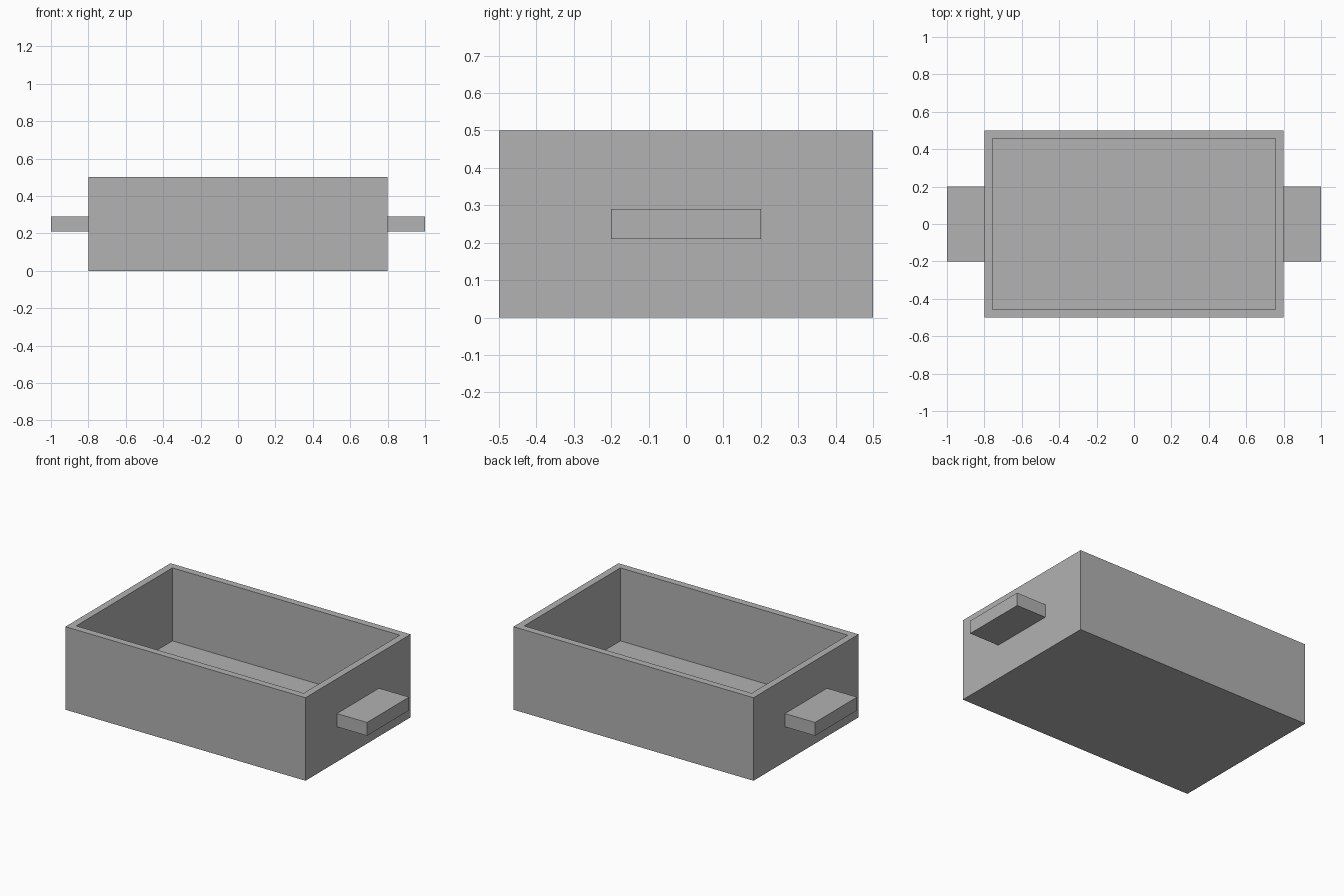
import bpy
import bmesh
from mathutils import Matrix, Vector

# Remove the default cube
cube = bpy.data.objects.get("Cube")
if cube:
    bpy.data.objects.remove(cube, do_unlink=True)

# Single plain grey
GREY = (0.445, 0.445, 0.445, 1)
grey = bpy.data.materials.new("plain_grey")
grey.use_nodes = True
grey.diffuse_color = GREY
grey.node_tree.nodes["Principled BSDF"].inputs["Base Color"].default_value = GREY

LENGTH, DEPTH, HEIGHT, WALL = 1.6, 1.0, 0.5, 0.06


def new_box(bm, size, center):
    """Add a box of a given size at a given centre."""
    matrix = Matrix.Translation(center) @ Matrix.Diagonal((*size, 1))
    bmesh.ops.create_cube(bm, size=1, matrix=matrix)


def finish(bm, name):
    """Turn the bmesh into a named, coloured object."""
    mesh = bpy.data.meshes.new(name)
    bm.to_mesh(mesh)
    bm.free()
    mesh.materials.append(grey)
    obj = bpy.data.objects.new(name, mesh)
    bpy.context.collection.objects.link(obj)
    return obj


# Open tray: inset the top face for the rim, then push it down to the floor
bm = bmesh.new()
new_box(bm, (LENGTH, DEPTH, HEIGHT), (0, 0, HEIGHT / 2))
bm.normal_update()
top = max(bm.faces, key=lambda f: f.calc_center_median().z)
bmesh.ops.inset_region(bm, faces=[top], thickness=WALL)
floor = bmesh.ops.extrude_discrete_faces(bm, faces=[top])["faces"][0]
bmesh.ops.translate(bm, verts=floor.verts, vec=Vector((0, 0, WALL - HEIGHT)))
bmesh.ops.recalc_face_normals(bm, faces=bm.faces)
finish(bm, "tray")

# Flat handle on each end
for side, name in ((1, "left_handle"), (-1, "right_handle")):
    bm = bmesh.new()
    new_box(bm, (0.2, 0.4, 0.08), (side * 0.9, 0, HEIGHT / 2))
    finish(bm, name)
